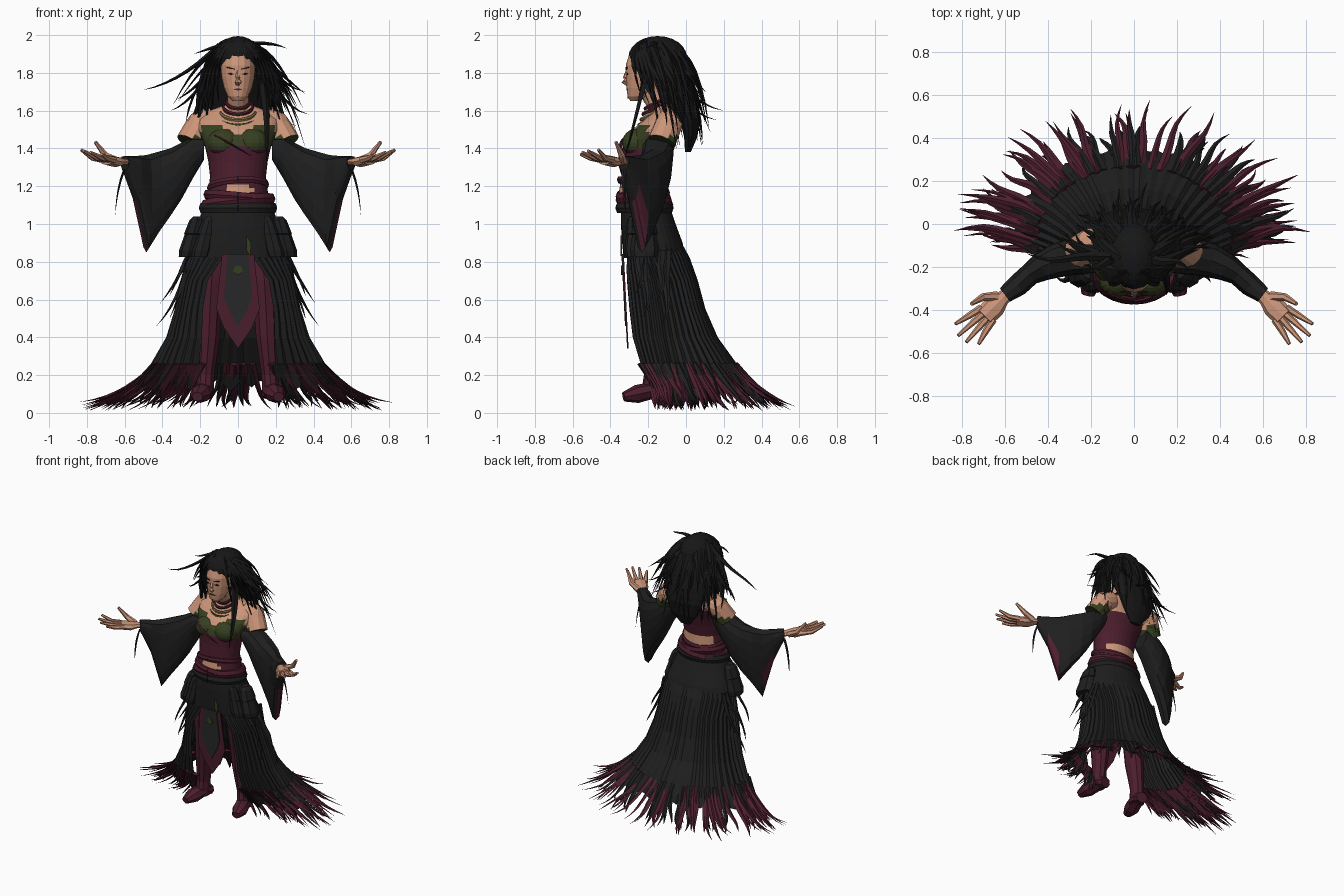
import bpy, bmesh, random
from math import sin, cos, pi, radians
from mathutils import Vector

random.seed(4)
rnd = random.uniform
if "Cube" in bpy.data.objects:
    bpy.data.objects.remove(bpy.data.objects["Cube"])


def material(name, *rgb):
    m = bpy.data.materials.new(name)
    m.use_nodes = True
    m.diffuse_color = (*rgb, 1)
    m.node_tree.nodes["Principled BSDF"].inputs["Base Color"].default_value = (*rgb, 1)
    return m


CLOTH = material("black cloth", .0135, .0135, .0135)
HAIR = material("black hair", .0085, .0085, .009)
WINE = material("wine red", .072, .013, .026)
GREEN = material("moss green", .036, .05, .014)
SKIN = material("warm skin", .6, .3, .19)
GREY = material("charcoal", .021, .022, .023)
GOLD = material("dull gold", .25, .17, .07)


def finish(name, bm, mats, rule=None):
    """Turn a bmesh into an object; rule(face centre, normal) picks a material index."""
    bmesh.ops.recalc_face_normals(bm, faces=bm.faces)
    if rule:
        for f in bm.faces:
            f.material_index = rule(f.calc_center_median(), f.normal)
    mesh = bpy.data.meshes.new(name)
    bm.to_mesh(mesh)
    bm.free()
    for m in mats:
        mesh.materials.append(m)
    bpy.context.collection.objects.link(bpy.data.objects.new(name, mesh))


def loft(bm, rings, closed=True, caps=True, mat=0):
    rows = [[bm.verts.new(p) for p in r] for r in rings]
    n = len(rows[0])
    for a, b in zip(rows, rows[1:]):
        for i in range(n if closed else n - 1):
            j = (i + 1) % n
            bm.faces.new((a[i], a[j], b[j], b[i])).material_index = mat
    if caps:
        for r in (rows[0], rows[-1]):
            bm.faces.new(r).material_index = mat


def refine(rows, k):
    out = []
    for a, b in zip(rows, rows[1:]):
        out += [[u + (v - u) * i / k for u, v in zip(a, b)] for i in range(k)]
    return out + [list(rows[-1])]


def oval(z, cx, cy, rx, ry, n=24):
    return [Vector((cx + rx * sin(2 * pi * i / n), cy - ry * cos(2 * pi * i / n), z)) for i in range(n)]


def tube(bm, pts, radii, n=6, flat=1, mat=0):
    pts = [Vector(p) for p in pts]
    rings = []
    for i, p in enumerate(pts):
        d = (pts[min(i + 1, len(pts) - 1)] - pts[max(i - 1, 0)]).normalized()
        side = d.cross(Vector((0, 0, 1)))
        side = side.normalized() if side.length > .05 else Vector((1, 0, 0))
        up = side.cross(d)
        rings.append([p + radii[i] * (side * cos(2 * pi * k / n) + up * flat * sin(2 * pi * k / n))
                      for k in range(n)])
    loft(bm, rings, mat=mat)


def strand(bm, a, b, c, width, mat=0, flat=.5, wave=0, steps=7):
    """Tapered wisp along a quadratic curve, optionally wavy."""
    a, b, c = Vector(a), Vector(b), Vector(c)
    ts = [i / steps for i in range(steps + 1)]
    sway = Vector((c.y - a.y, a.x - c.x, 0)).normalized() * wave
    pts = [a * (1 - t) ** 2 + b * 2 * t * (1 - t) + c * t * t + sway * sin(7 * t) * t for t in ts]
    tube(bm, pts, [width * (1.03 - t ** 2) for t in ts], 4, flat, mat)


def band(name, z, cy, rx, ry, r, tilt, mat, roll=0):
    bm = bmesh.new()
    ring = oval(z, 0, cy, rx, ry)
    pts = [p + Vector((0, 0, tilt * (p.y - cy) + roll * p.x)) for p in ring + ring[:1]]
    tube(bm, pts, [r] * len(pts), 6, 1.5)
    finish(name, bm, [mat])


def plate(name, outline, y, mat, lean=0, base=0):
    """Thin plate facing the front from an (x, z) outline."""
    bm = bmesh.new()
    loft(bm, [[Vector((x, y + d + lean * (z - base), z)) for x, z in outline] for d in (0, .008)])
    finish(name, bm, [mat])


def ball(name, loc, scale, mats, rule=None):
    bm = bmesh.new()
    bmesh.ops.create_uvsphere(bm, u_segments=16, v_segments=12, radius=1)
    for p in bm.verts:
        p.co = Vector(loc) + Vector([c * s for c, s in zip(p.co, scale)])
    finish(name, bm, mats, rule)


# Torso: skin, green bust trim, wine bodice with bare midriff gaps
def torso_colour(c, n):
    front = c.y < -.2
    if front and ((c.x - .01) / .07) ** 2 + ((c.z - 1.18) / .035) ** 2 < 1:
        return 0
    if not front and 1.18 < c.z < 1.245 and abs(c.x) < .12:
        return 0
    top = 1.465 + .065 * min(1, abs(c.x) / .1)
    if c.z > (top if front else 1.47):
        return 0
    return 2 if front and c.z > 1.42 - .15 * abs(c.x) else 1


torso = [(1.08, 0, -.225, .175, .13), (1.17, 0, -.225, .158, .13), (1.25, 0, -.22, .148, .122),
         (1.33, 0, -.21, .157, .127), (1.4, 0, -.2, .172, .138), (1.45, 0, -.185, .19, .138),
         (1.5, 0, -.16, .21, .122), (1.55, 0, -.125, .215, .102), (1.59, 0, -.1, .18, .085),
         (1.63, 0, -.12, .07, .055)]
bm = bmesh.new()
loft(bm, [oval(*r, 32) for r in refine(torso, 4)])
finish("torso", bm, [SKIN, WINE, GREEN], torso_colour)
bm = bmesh.new()
tube(bm, [(0, -.11, 1.57), (0, -.16, 1.65), (0, -.21, 1.74)], [.068, .055, .055], 12)
finish("neck", bm, [SKIN])

# Sash, belt, bodice strap and necklaces
band("upper_sash", 1.2, -.225, .152, .128, .013, -.27, WINE, .06)
band("middle_sash", 1.14, -.225, .165, .13, .018, -.05, WINE, -.1)
band("lower_sash", 1.115, -.22, .178, .133, .02, -.1, WINE, .1)
band("belt", 1.085, -.22, .188, .135, .02, 0, CLOTH)
bm = bmesh.new()
strand(bm, (-.12, -.31, 1.47), (-.03, -.37, 1.42), (.07, -.335, 1.36), .012)
finish("bodice_strap", bm, [WINE])
for i, m in enumerate((WINE, WINE, GOLD, GREEN)):
    band("necklace_%d" % i, 1.645 - .024 * i, -.15, .062 + .016 * i, .068 + .011 * i, .007, .5, m)

# Head and face
bm = bmesh.new()
face = [(1.65, 0, -.27, .025, .024), (1.675, 0, -.255, .054, .054), (1.72, 0, -.235, .074, .08),
        (1.78, 0, -.22, .088, .098), (1.84, 0, -.215, .09, .104), (1.9, 0, -.2, .083, .1),
        (1.95, 0, -.19, .06, .07)]
loft(bm, [oval(*r, 16) for r in face])
finish("head", bm, [SKIN])
bm = bmesh.new()
tube(bm, [(0, -.31, 1.81), (0, -.32, 1.775), (0, -.325, 1.755), (0, -.305, 1.74)],
     [.01, .014, .019, .014], 5)
finish("nose", bm, [SKIN])
plate("lips", [(-.025, 1.712), (0, 1.707), (.025, 1.712), (0, 1.719)], -.316, WINE)
plate("chin_mark", [(-.005, 1.69), (0, 1.665), (.005, 1.69)], -.309, GREY)
for s, side in ((1, "left"), (-1, "right")):
    plate(side + "_eye", [(s * .02, 1.793), (s * .036, 1.789), (s * .055, 1.796), (s * .036, 1.8)], -.316, HAIR)
    plate(side + "_brow", [(s * .015, 1.816), (s * .062, 1.828), (s * .06, 1.832), (s * .015, 1.822)], -.319, HAIR)

# Hair: cap, mass down the back and many loose locks
ball("hair_cap", (0, -.15, 1.882), (.12, .155, .113), [HAIR])
bm = bmesh.new()
mass = [(1.93, 0, -.11, .1, .09), (1.82, 0, -.08, .14, .105), (1.68, 0, -.02, .165, .08),
        (1.56, 0, .02, .15, .055), (1.46, 0, .025, .11, .035), (1.38, 0, .01, .04, .015)]
loft(bm, [oval(*r, 14) for r in mass])
for i in range(100):
    a = rnd(-2.3, 2.3)
    x, y = sin(a), cos(a)
    strand(bm, (.06 * x, -.17 + .07 * y, 1.97 - rnd(0, .05)),
           (rnd(.16, .21) * x, -.13 + rnd(.12, .2) * y, rnd(1.78, 1.95)),
           (rnd(.16, .32) * x + rnd(-.05, .05), -.05 + rnd(.08, .18) * y, rnd(1.4, 1.7)),
           rnd(.018, .028), wave=rnd(-.02, .02))
tips = [(-.5, -.15, 1.71), (-.36, -.1, 1.6), (.37, -.05, 1.58), (.35, -.1, 1.7), (-.23, -.2, 1.9),
        (.26, -.2, 1.93), (.05, .2, 1.6), (-.08, .16, 1.55), (.3, 0, 1.52), (-.33, -.05, 1.66)]
for x, y, z in tips:
    strand(bm, (x * .2, -.15, 1.95), (x * .6, y * .4 - .1, z + .04), (x, y, z), .022, wave=.02)
for s in (1, -1):
    for i in range(5):
        strand(bm, (s * .03, -.22, 1.97), (s * (.14 + .02 * i), -.33 + .03 * i, 1.9),
               (s * (.1 + .03 * i), -.22 + .03 * i, 1.64 - .02 * i), .022)
strand(bm, (.1, -.2, 1.85), (.17, -.24, 1.65), (.15, -.33, 1.33), .026)
finish("hair", bm, [HAIR])

# Arms, draped sleeves and hands
sleeve = [(.18, -.15, 1.45, 1.34, .075), (.24, -.15, 1.46, 1.24, .082), (.3, -.155, 1.43, 1.13, .082),
          (.36, -.17, 1.4, 1.04, .078), (.43, -.2, 1.38, .94, .065), (.485, -.235, 1.365, .85, .05),
          (.54, -.285, 1.36, 1.12, .05), (.6, -.33, 1.36, 1.285, .038)]
for s, side in ((1, "left"), (-1, "right")):
    ball(side + "_bust", (s * .075, -.26, 1.43), (.088, .078, .075), [WINE, GREEN],
         lambda c, n: int(c.z > 1.395))
    bm = bmesh.new()
    tube(bm, refine([(s * .13, -.085, 1.56), (s * .2, -.09, 1.53), (s * .255, -.13, 1.43)], 4),
         [.064 + .004 * i ** .5 for i in range(9)], 12)
    finish(side + "_shoulder", bm, [SKIN, GREEN], lambda c, n: int(c.z < 1.465 and abs(c.x) > .17))

    rings = []
    path = [Vector((s * r[0], r[1], 0)) for r in sleeve]
    for i, (x, y, hi, lo, w) in enumerate(sleeve):
        d = (path[min(i + 1, len(path) - 1)] - path[max(i - 1, 0)]).normalized()
        across = Vector((-d.y, d.x, 0))
        rings.append([path[i] + across * w * (1 if sin(a) > 0 else -1) * abs(sin(a)) ** .6 * (1 + .2 * cos(a))
                      + Vector((0, 0, (hi + lo) / 2 + (hi - lo) / 2 * cos(a)))
                      for a in [2 * pi * k / 14 for k in range(14)]])
    bm = bmesh.new()
    loft(bm, rings)
    finish(side + "_sleeve", bm, [CLOTH, WINE],
           lambda c, n: int(abs(c.x) > .5 and c.z < 1.17 and n.x * s > .3 and n.y > -.5))

    wrist, out, wide = Vector((.57, -.305, 1.325)), Vector((.7, -.7, .08)), Vector((.7, .7, 0))

    def at(along, lateral, lift=0):
        p = wrist + out * along + wide * lateral + Vector((0, 0, lift))
        return (p.x * s, p.y, p.z)
    bm = bmesh.new()
    tube(bm, [at(0, 0), at(.06, 0), at(.11, 0, -.005), at(.18, 0)], [.03, .034, .052, .05], 8, .55)
    for k in range(4):
        lat = -.039 + .026 * k
        reach = (.29, .325, .33, .3)[k]
        tube(bm, [at(.16, lat), at(.23, lat * 1.4, .005), at(reach, lat * 1.85, .02 + .008 * k)],
             [.018, .015, .008], 6)
    tube(bm, [at(.07, .025), at(.12, .07, .03), at(.18, .085, .095)], [.024, .018, .009], 6)
    finish(side + "_hand", bm, [SKIN])
    bm = bmesh.new()
    strand(bm, (s * .6, -.33, 1.29), (s * .64, -.33, 1.2), (s * .65, -.32, 1.05), .012)
    finish(side + "_cuff_string", bm, [CLOTH])

# Skirt: rows of height, half width, centre, front depth, back depth, opening angle
skirt = [(.9, .245, -.19, .125, .165, 12), (.82, .272, -.18, .14, .198, 18), (.7, .295, -.165, .18, .225, 34),
         (.55, .325, -.14, .2, .24, 36), (.4, .37, -.11, .205, .275, 32), (.26, .45, -.07, .195, .335, 28),
         (.15, .55, -.035, .165, .38, 25)]
floor_line = (.05, .64, 0, .15, .435, 0)


def on_skirt(row, t, grow=1):
    z, rx, cy, front, back, _ = row
    depth = front if cos(t) > 0 else back
    return Vector((rx * grow * sin(t), cy - depth * grow * cos(t), z))


bm = bmesh.new()
folds = [1 + (.025 if i % 2 else -.025) * rnd(.2, 1.2) for i in range(81)]
hang = [rnd(-.04, .03) for f in folds]
rings = []
for k, row in enumerate(refine(skirt, 2)):
    start = radians(row[5])
    ring = [on_skirt(row, start + 2 * (pi - start) * i / 80, f) for i, f in enumerate(folds)]
    if k == 12:
        for p, drop in zip(ring, hang):
            p.z += drop
    rings.append(ring)
loft(bm, rings, closed=False, caps=False)
finish("long_skirt", bm, [CLOTH])
bm = bmesh.new()
loft(bm, [oval(*r, 32) for r in ((1.12, 0, -.22, .17, .125), (1.0, 0, -.2, .215, .145),
                                 (.9, 0, -.178, .25, .16), (.82, 0, -.165, .27, .165))], caps=False)
finish("upper_skirt", bm, [CLOTH])

# Tattered hem trailing on the floor: long wine strips between shorter black ones
bm = bmesh.new()
for i in range(160):
    t = radians(rnd(24, 336))
    dark = i % 3 == 0
    tip = on_skirt(floor_line, t + rnd(-.08, .08), rnd(.9, 1.2) if dark else rnd(1, 1.34))
    tip.z = rnd(.01, .06)
    root = on_skirt(skirt[5], t, 1 if dark else .975)
    mid = on_skirt(floor_line, t, .94) + Vector((rnd(-.02, .02), 0, .04))
    strand(bm, root, mid, tip, rnd(.015, .025), int(dark), wave=rnd(-.02, .02))
finish("hem_tatters", bm, [WINE, CLOTH])
bm = bmesh.new()
for s in (1, -1):
    for x, y, z in ((.43, -.1, .46), (.36, -.2, .5), (.41, -.13, .58), (.36, -.24, .62)):
        strand(bm, (s * .25, y, .86), (s * .3, y, z + .15), (s * x, y - .02, z), .022, wave=.02)
finish("hanging_tatters", bm, [CLOTH])

# Front panel with border and green ornaments
edge = [(-.085, .84), (-.115, .55), (-.075, .45), (0, .34), (.075, .45), (.115, .55), (.085, .84)]
plate("panel_border", edge, -.325, WINE, -.05, .6)
plate("panel_centre", [(x * .65, .84 - (.84 - z) * .76) for x, z in edge], -.33, GREY, -.05, .6)
plate("panel_medallion", [(p.x, p.y) for p in oval(0, 0, .755, .024, .024, 10)], -.345, GREEN)
plate("waist_charm", [(.045, .94), (.07, .9), (.065, .83), (.045, .86)], -.346, GREEN)

# Tall boots and belt pouches
for s, side in ((1, "left"), (-1, "right")):
    leg = [(.86, .125, -.19, .08, .08), (.7, .14, -.2, .074, .08), (.52, .15, -.19, .066, .07),
           (.4, .155, -.18, .063, .072), (.2, .17, -.17, .047, .053), (.09, .175, -.18, .05, .06)]
    bm = bmesh.new()
    loft(bm, [oval(z, s * x, y, a, b, 10) for z, x, y, a, b in leg])
    tube(bm, [(s * .165, -.11, .105), (s * .175, -.17, .12), (s * .2, -.26, .1), (s * .215, -.33, .085)],
         [.045, .052, .057, .03], 8, .85)
    finish(side + "_boot", bm, [WINE])
    for name, x, y, w, d in (("side_pouch", .215, -.22, .05, .07), ("front_pouch", .15, -.285, .045, .035)):
        bm = bmesh.new()
        loft(bm, [oval(z, s * (x + .25 * (1.03 - z)), y, w * k, d * k, 8) for z, k in
                  ((1.04, .5), (1.02, .8), (.95, 1), (.945, .92), (.86, 1.1), (.825, .95))])
        finish(side + "_" + name, bm, [CLOTH])
